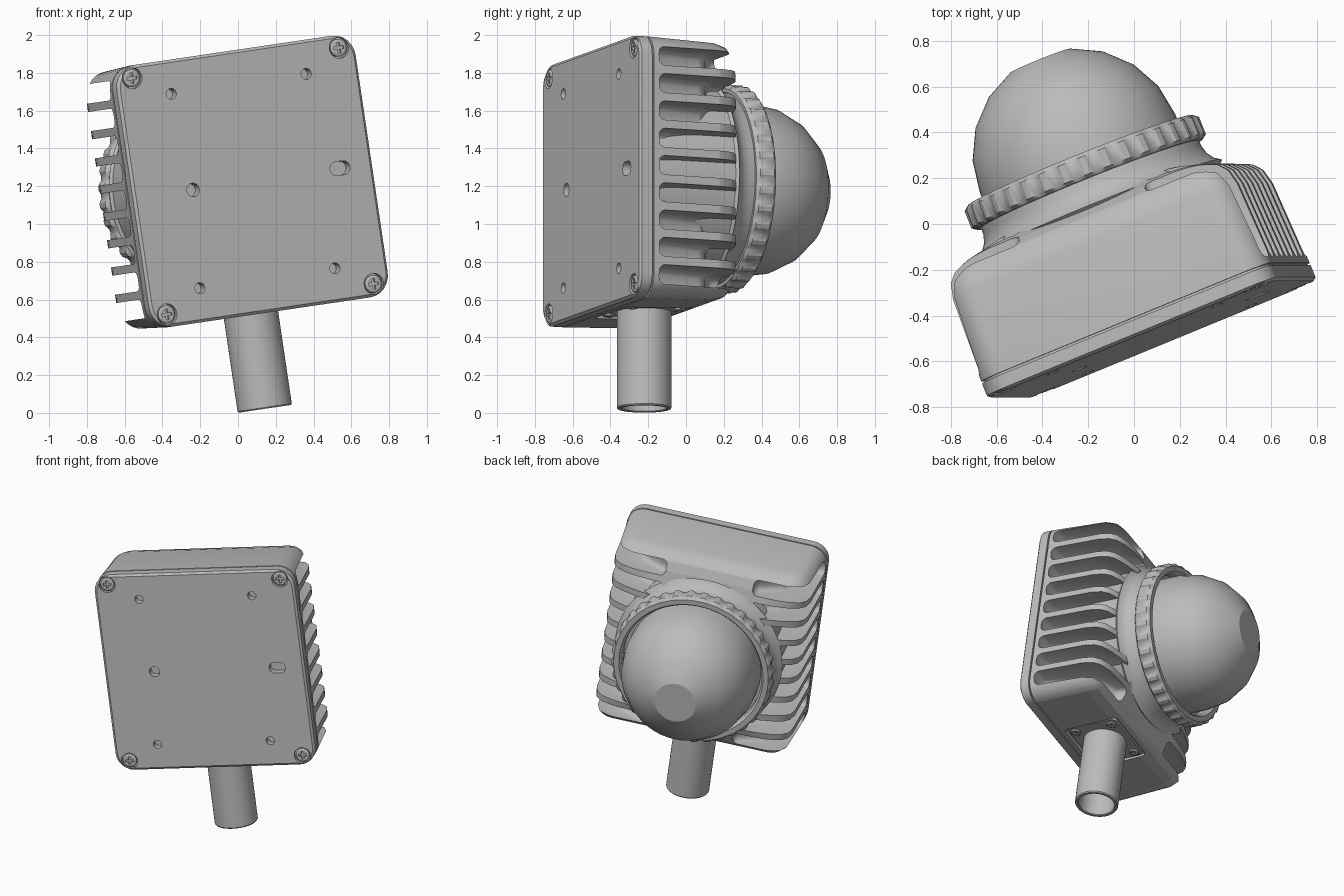
import bpy
import bmesh
from math import sin, cos, pi, radians
from mathutils import Vector, Matrix

if "Cube" in bpy.data.objects:
    bpy.data.objects.remove(bpy.data.objects["Cube"])

# Tilted frame: x across the plate, y towards the dome, z up the plate
up = Vector((-0.146, 0, 0.989)).normalized()
side = Vector((0.916, 0.377, 0.138))
side = (side - up * side.dot(up)).normalized()
FRAME = Matrix((side, up.cross(side), up)).transposed().to_4x4()
FRAME.translation = (0.08, -0.503, 1.2275)

grey = bpy.data.materials.new("painted_grey")
grey.use_nodes = True
grey.diffuse_color = (0.5, 0.5, 0.5, 1)
grey.node_tree.nodes["Principled BSDF"].inputs["Base Color"].default_value = (0.5, 0.5, 0.5, 1)
parts = []


def circle(r, y, n=48, x=0, z=0):
    return [(x + r * cos(2 * pi * i / n), y, z + r * sin(2 * pi * i / n)) for i in range(n)]


def rounded(hx, hz, r, y, x=0, z=0, n=6):
    """Rounded rectangle loop facing along y."""
    loop = []
    for k, (sx, sz) in enumerate([(1, 1), (-1, 1), (-1, -1), (1, -1)]):
        for i in range(n + 1):
            a = pi / 2 * (k + i / n)
            loop.append((x + sx * (hx - r) + r * cos(a), y, z + sz * (hz - r) + r * sin(a)))
    return loop


def loft(bm, loops, closed=False):
    """Skin a row of loops; cap the ends unless the row closes on itself."""
    rows = [[bm.verts.new(p) for p in loop] for loop in loops]
    pairs = list(zip(rows, rows[1:])) + ([(rows[-1], rows[0])] if closed else [])
    faces = []
    for a, b in pairs:
        for i in range(len(a)):
            j = (i + 1) % len(a)
            faces.append(bm.faces.new((a[i], a[j], b[j], b[i])))
    if not closed:
        faces += [bm.faces.new(rows[0]), bm.faces.new(rows[-1])]
    bmesh.ops.recalc_face_normals(bm, faces=faces)
    return faces


def finish(name, bm, place=Matrix(), cutter=None):
    """Turn a bmesh into an object, carving it with the cutter bmesh."""
    def to_object(label, data):
        mesh = bpy.data.meshes.new(label)
        data.transform(place)
        data.to_mesh(mesh)
        data.free()
        ob = bpy.data.objects.new(label, mesh)
        bpy.context.collection.objects.link(ob)
        ob.matrix_world = FRAME
        return ob

    ob = to_object(name, bm)
    ob.data.materials.append(grey)
    if cutter:
        tool = to_object(name + "_cutter", cutter)
        tool.hide_render = True
        mod = ob.modifiers.new("carve", 'BOOLEAN')
        mod.object = tool
        mod.operation = 'DIFFERENCE'
        mod.solver = 'EXACT'
        bpy.context.view_layer.objects.active = ob
        bpy.ops.object.modifier_apply(modifier=mod.name)
        bpy.data.objects.remove(tool)
    parts.append(ob)
    return ob


def corners(x, z):
    return [(sx * x, sz * z) for sx in (-1, 1) for sz in (-1, 1)]


def screws(name, places, r, y, place=Matrix()):
    """Pan head screws with a cross recess."""
    bm, cross = bmesh.new(), bmesh.new()
    for x, z in places:
        loft(bm, [circle(r, y + 0.03, 24, x, z), circle(r, y + 0.006, 24, x, z),
                  circle(r * 0.8, y, 24, x, z)])
        long, thin = r * 0.6, r * 0.16
        plus = [(thin, thin), (thin, long), (-thin, long), (-thin, thin), (-long, thin), (-long, -thin),
                (-thin, -thin), (-thin, -long), (thin, -long), (thin, -thin), (long, -thin), (long, thin)]
        loft(cross, [[(x + a, h, z + b) for a, b in plus] for h in (y - 0.02, y + 0.014)])
    finish(name, bm, place, cross)


# Mounting plate with counterbores, bolt holes and a slotted hole
SCREWS = corners(0.5975, 0.632)
bm, cut = bmesh.new(), bmesh.new()
loft(bm, [rounded(0.675, 0.685, 0.11, 0), rounded(0.69, 0.70, 0.12, 0.012),
          rounded(0.69, 0.70, 0.12, 0.07)])
for x, z in SCREWS:
    loft(cut, [circle(0.056, y, 24, x, z) for y in (-0.05, 0.025)])
for x, z in corners(0.39, 0.52):
    loft(cut, [circle(0.029, y, 20, x, z) for y in (-0.05, 0.055)])
loft(cut, [circle(0.036, y, 20, -0.347) for y in (-0.05, 0.055)])
loft(cut, [rounded(0.057, 0.037, 0.0365, y, 0.502) for y in (-0.05, 0.055)])
finish("mounting_plate", bm, cutter=cut)
screws("plate_screws", SCREWS, 0.047, 0.002)

bm = bmesh.new()
loft(bm, [rounded(0.675, 0.685, 0.11, y) for y in (0.06, 0.1)])
finish("gasket", bm)

# Housing with cooling slots on both sides and a recess underneath
UNDER = Matrix.Translation((0, 0.304, -0.70)) @ Matrix.Rotation(pi / 2, 4, 'X')
bm, cut = bmesh.new(), bmesh.new()
loft(bm, [rounded(hx, hx + 0.01, r, y) for y, hx, r in
          [(0.08, 0.69, 0.12), (0.46, 0.677, 0.12), (0.53, 0.66, 0.12), (0.57, 0.625, 0.11),
           (0.60, 0.56, 0.10), (0.64, 0.42, 0.10)]])
SLOT = [(0.9, 0.11), (0.55, 0.11), (0.48, 0.45), (0.3, 0.54), (0.3, 0.85), (0.9, 0.85)]
for s in (-1, 1):
    for row in range(-4, 5):
        z = row * 0.146
        loft(cut, [[(s * x, y, z + h) for x, y in SLOT] for h in (-0.051, 0.051)])
bmesh.ops.bevel(cut, geom=cut.edges[:], offset=0.035, segments=3, profile=0.5, affect='EDGES')
recess = bmesh.new()
loft(recess, [rounded(0.225, 0.195, 0.03, y) for y in (-0.1, 0.035)])
recess.transform(UNDER)
spare = bpy.data.meshes.new("spare")
recess.to_mesh(spare)
recess.free()
cut.from_mesh(spare)
bpy.data.meshes.remove(spare)
finish("housing", bm, cutter=cut)

# Round core and flared neck behind the ring
bm = bmesh.new()
loft(bm, [circle(r, y, 64) for r, y in
          [(0.56, 0.1), (0.56, 0.6), (0.575, 0.615), (0.545, 0.635), (0.525, 0.665), (0.515, 0.70), (0.51, 0.76)]])
finish("neck", bm)

# Knurled retaining ring
bm = bmesh.new()
TEETH = 36


def knurl(r, y, depth):
    n = TEETH * 4
    return [((r - depth * (i % 4 > 1)) * cos(2 * pi * i / n), y,
             (r - depth * (i % 4 > 1)) * sin(2 * pi * i / n)) for i in range(n)]


loft(bm, [knurl(r, y, d) for r, y, d in
          [(0.48, 0.73, 0), (0.53, 0.73, 0), (0.552, 0.745, 0.014), (0.552, 0.825, 0.014),
           (0.53, 0.842, 0), (0.495, 0.842, 0), (0.48, 0.82, 0)]], closed=True)
finish("retaining_ring", bm)

# Dome with a small flat tip
bm = bmesh.new()
R = 0.46
loft(bm, [circle(R, 0.76)] + [circle(R * cos(radians(a)), 0.875 + R * sin(radians(a)))
                              for a in range(0, 73, 18)])
finish("dome", bm)

# Hollow pole with its screwed base plate
bm = bmesh.new()
loft(bm, [circle(r, y) for r, y in
          [(0.145, 0.05), (0.145, -0.495), (0.14, -0.502), (0.124, -0.502), (0.12, -0.497), (0.12, -0.02)]])
finish("pole", bm, UNDER)
bm = bmesh.new()
loft(bm, [rounded(0.212, 0.182, 0.03, y) for y in (0.045, 0.017)])
finish("pole_base_plate", bm, UNDER)
screws("pole_base_screws", corners(0.165, 0.135), 0.034, 0.004, UNDER)

# Smooth shading with crisp edges; flat caps stay flat
bpy.ops.object.select_all(action='DESELECT')
for ob in parts:
    ob.select_set(True)
bpy.context.view_layer.objects.active = parts[0]
bpy.ops.object.shade_smooth_by_angle(angle=radians(30))
for ob in parts:
    for p in ob.data.polygons:
        if len(p.vertices) > 16:
            p.use_smooth = False
